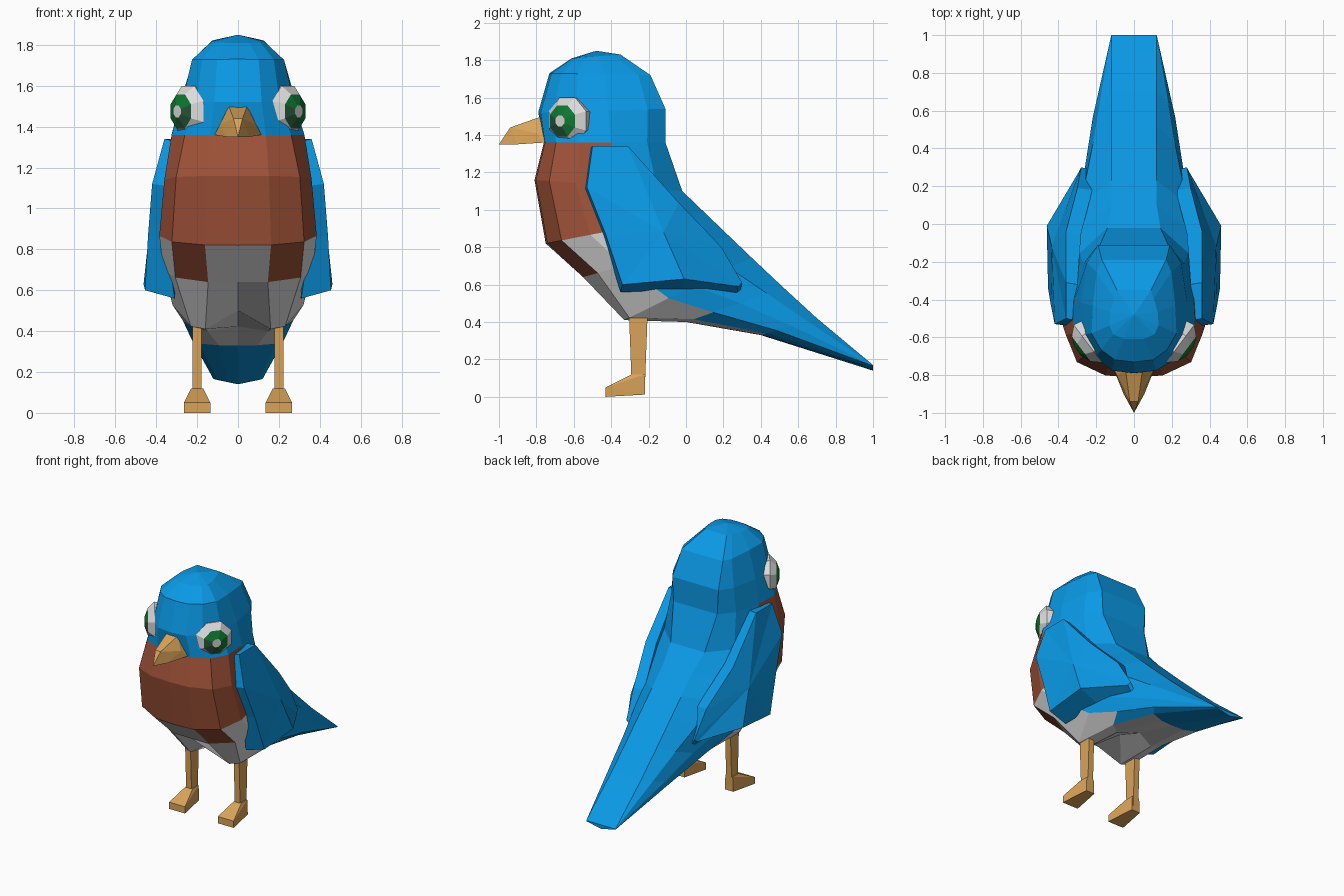
import bpy, bmesh, math
from mathutils import Vector

if "Cube" in bpy.data.objects:
    bpy.data.objects.remove(bpy.data.objects["Cube"])


def material(name, rgb):
    m = bpy.data.materials.new(name)
    m.diffuse_color = (*rgb, 1)
    m.use_nodes = True
    m.node_tree.nodes["Principled BSDF"].inputs["Base Color"].default_value = m.diffuse_color
    return m


BLUE = material("feather blue", (0.003, 0.32, 0.79))
RUST = material("breast rust", (0.35, 0.085, 0.04))
WHITE = material("belly white", (0.72, 0.72, 0.72))
TAN = material("beak tan", (0.70, 0.37, 0.10))
GREEN = material("iris green", (0.004, 0.19, 0.03))
DARK = material("iris dark green", (0.02, 0.09, 0.04))


def finish(bm, name, mats):
    bmesh.ops.recalc_face_normals(bm, faces=bm.faces[:])
    me = bpy.data.meshes.new(name)
    bm.to_mesh(me)
    bm.free()
    for m in mats:
        me.materials.append(m)
    ob = bpy.data.objects.new(name, me)
    bpy.context.collection.objects.link(ob)
    return ob


def hull(name, pts, mat):
    bm = bmesh.new()
    for p in pts:
        bm.verts.new(p)
    res = bmesh.ops.convex_hull(bm, input=bm.verts[:])
    junk = {v for v in res["geom_interior"] if isinstance(v, bmesh.types.BMVert)}
    bmesh.ops.delete(bm, geom=list(junk), context="VERTS")
    bmesh.ops.dissolve_limit(bm, angle_limit=0.02, verts=bm.verts[:], edges=bm.edges[:])
    return finish(bm, name, [mat])


# Body rings from crown to tail: front (y, z), back (y, z), half width, back strip half width
RINGS = [
    ((-0.61, 1.81), (-0.35, 1.83), 0.13, 0.09),
    ((-0.73, 1.73), (-0.19, 1.72), 0.225, 0.17),
    ((-0.79, 1.52), (-0.11, 1.54), 0.29, 0.19),
    ((-0.76, 1.36), (-0.11, 1.36), 0.325, 0.18),
    ((-0.81, 1.16), (-0.02, 1.10), 0.36, 0.14),
    ((-0.75, 0.82), (0.10, 0.985), 0.385, 0.12),
    ((-0.55, 0.64), (0.23, 0.86), 0.365, 0.12),
    ((-0.33, 0.41), (0.35, 0.745), 0.32, 0.12),
    ((0.00, 0.40), (0.52, 0.585), 0.27, 0.12),
    ((0.40, 0.33), (0.70, 0.42), 0.225, 0.12),
    ((1.00, 0.14), (1.00, 0.17), 0.12, 0.12),
]
# Half cross-section: position from front to back, fraction of the half width
SECTION = [(0, 0), (0.01, 0.42), (0.10, 0.84), (0.28, 1), (0.55, 0.97), (0.83, 0.80)]
# Local changes by (ring, column): narrow face, grooved belly, pointed tail end
TWEAK = {
    (1, 1): (0.02, 0.45), (1, 2): (0.12, 0.78), (1, 5): (0.88, 0.88),
    (2, 1): (0.02, 0.40), (2, 2): (0.12, 0.70), (2, 3): (0.30, 0.94), (2, 5): (0.86, 0.86),
    (3, 2): (0.10, 0.80), (3, 5): (0.85, 0.82),
    (6, 1): (0.00, 0.40),
    (7, 0): (0.27, 0), (7, 1): (0.00, 0.50), (7, 2): (0.04, 0.72), (7, 3): (0.35, 1),
    (8, 0): (0.12, 0), (8, 1): (0.00, 0.55), (8, 2): (0.08, 0.80),
    (10, 1): (0.35, 0.42), (10, 2): (0.7, 0.84), (10, 3): (0.85, 1), (10, 4): (0.92, 1), (10, 5): (0.97, 1),
}


def body_colour(ring, col):
    """0 blue, 1 rust, 2 white, by position along and around the body."""
    if ring in (3, 4):
        return 1 if col <= 3 else 0
    if ring == 5:
        return 1 if col == 1 else (2 if col <= 3 else 0)
    if ring in (6, 7):
        return 2 if col <= 2 else 0
    if ring == 8:
        return 2 if col <= 1 else 0
    return 0


def make_body():
    bm = bmesh.new()
    loops = []
    for r, (f, b, w, wb) in enumerate(RINGS):
        half = []
        for i, base in enumerate(SECTION):
            u, k = TWEAK.get((r, i), base)
            half.append((u, max(k * w, wb) if i == 5 else k * w))
        half.append((1, wb))
        full = half + [(u, -x) for u, x in reversed(half[1:])]
        loops.append([bm.verts.new((x, f[0] + (b[0] - f[0]) * u, f[1] + (b[1] - f[1]) * u))
                      for u, x in full])
    n = len(loops[0])
    for r in range(len(loops) - 1):
        for i in range(n):
            j = (i + 1) % n
            face = bm.faces.new((loops[r][i], loops[r][j], loops[r + 1][j], loops[r + 1][i]))
            face.material_index = body_colour(r, min(i, n - 1 - i))
    # Crown point and tail end
    top = bm.verts.new((0, -0.48, 1.85))
    for i in range(n):
        bm.faces.new((top, loops[0][i], loops[0][(i + 1) % n]))
    bm.faces.new(loops[-1])
    finish(bm, "body", [BLUE, RUST, WHITE])


# Wing outline: y, z, outer x, inner x, drop of the inner edge
WING = [
    (-0.50, 1.34, 0.36, 0.31, 0.01), (-0.31, 1.34, 0.36, 0.30, 0.0), (-0.04, 1.04, 0.36, 0.28, 0.0),
    (0.19, 0.80, 0.30, 0.22, 0.0), (0.30, 0.61, 0.28, 0.24, 0.05), (0.28, 0.59, 0.29, 0.24, 0.05),
    (-0.01, 0.63, 0.462, 0.30, 0.06), (-0.34, 0.60, 0.455, 0.31, 0.04), (-0.43, 0.87, 0.44, 0.35, 0.02),
    (-0.53, 1.12, 0.42, 0.34, 0.01),
]


def make_wing(side, name):
    bm = bmesh.new()
    outer = [bm.verts.new((side * xo, y, z)) for y, z, xo, xi, d in WING]
    inner = [bm.verts.new((side * xi, y - 0.01, z - d)) for y, z, xo, xi, d in WING]
    hub_out = bm.verts.new((side * 0.435, -0.12, 0.88))
    hub_in = bm.verts.new((side * 0.30, -0.12, 0.88))
    n = len(WING)
    for i in range(n):
        j = (i + 1) % n
        bm.faces.new((hub_out, outer[i], outer[j]))
        bm.faces.new((hub_in, inner[j], inner[i]))
        bm.faces.new((outer[i], inner[i], inner[j], outer[j]))
    finish(bm, name, [BLUE])


def make_eye(side, name):
    """Eight-sided stepped dome: white, two-tone green iris, pale centre."""
    bm = bmesh.new()
    centre = Vector((side * 0.232, -0.625, 1.475))
    out = Vector((side * 0.8, -0.6, 0))
    across = Vector((side * 0.6, 0.8, 0))
    up = Vector((0, 0, 1))
    profile = [(0.12, -0.06), (0.135, 0.015), (0.09, 0.06), (0.032, 0.082)]
    rings = []
    for r, h in profile:
        rings.append([])
        for k in range(8):
            a = math.tau * (k + 0.5) / 8
            rings[-1].append(bm.verts.new(
                centre + out * h + (across * math.cos(a) + up * math.sin(a)) * r))
    for s in range(3):
        for k in range(8):
            m = (k + 1) % 8
            f = bm.faces.new((rings[s][k], rings[s][m], rings[s + 1][m], rings[s + 1][k]))
            if s == 2:
                f.material_index = 2 if 3 <= k <= 5 else 1
    bm.faces.new(rings[0])
    bm.faces.new(rings[-1])
    finish(bm, name, [WHITE, GREEN, DARK])


def box_rings(cx, levels):
    """Corner points for stacked rectangles: z, half width, front y, back y."""
    return [(cx + sx * w, y, z) for z, w, y0, y1 in levels for y in (y0, y1) for sx in (-1, 1)]


make_body()
for side, label in ((1, "right"), (-1, "left")):
    make_wing(side, label + "_wing")
    make_eye(side, label + "_eye")
    cx = side * 0.2
    # Leg and wedge foot
    hull(label + "_leg", box_rings(cx, [(0.05, 0.022, -0.29, -0.22), (0.45, 0.022, -0.305, -0.205)]), TAN)
    foot = [(cx + s * w, y, z) for s in (-1, 1) for w, y, z in (
        (0.065, -0.43, 0.0), (0.065, -0.43, 0.05), (0.03, -0.29, 0.12),
        (0.03, -0.22, 0.12), (0.035, -0.22, 0.012))]
    hull(label + "_foot", foot, TAN)

# Beak
hull("beak", [(0, -1.0, 1.35)] + [(s * x, y, z) for s in (-1, 1) for x, y, z in (
    (0.045, -0.77, 1.50), (0.115, -0.75, 1.36), (0.09, -0.80, 1.41),
    (0.055, -0.90, 1.35), (0.022, -0.94, 1.44))], TAN)
